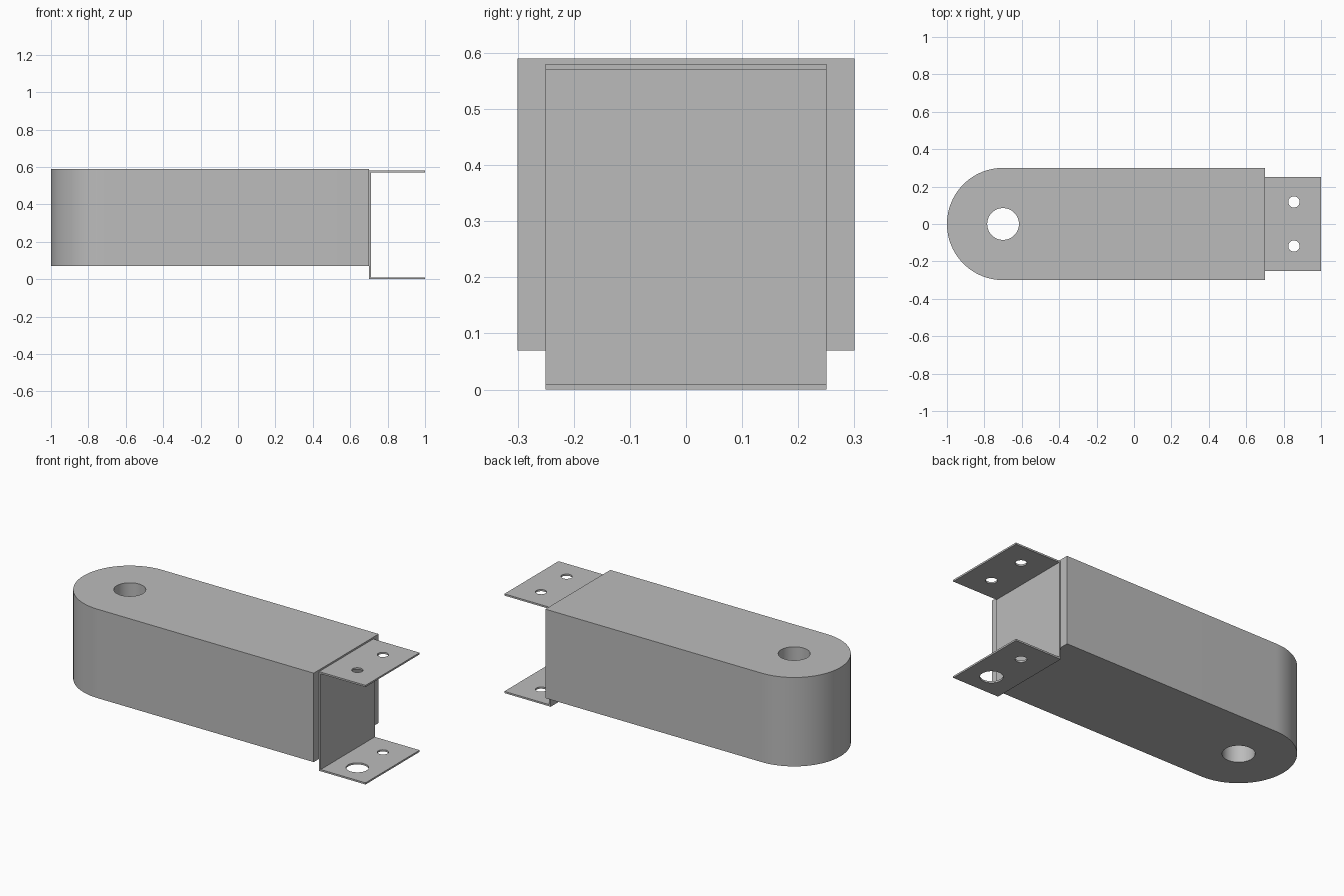
import bpy, bmesh, math
from mathutils import Vector

cube = bpy.data.objects.get("Cube")
if cube:
    bpy.data.objects.remove(cube, do_unlink=True)

# Single plain grey finish
GREY = (0.5, 0.5, 0.5, 1.0)
grey = bpy.data.materials.new("plain_grey")
grey.use_nodes = True
grey.diffuse_color = GREY
grey.node_tree.nodes["Principled BSDF"].inputs["Base Color"].default_value = GREY


def prism(name, outline, offset):
    """Extrude a closed outline of 3D points along an offset vector."""
    bm = bmesh.new()
    face = bm.faces.new([bm.verts.new(p) for p in outline])
    ext = bmesh.ops.extrude_face_region(bm, geom=[face])
    moved = [v for v in ext["geom"] if isinstance(v, bmesh.types.BMVert)]
    bmesh.ops.translate(bm, verts=moved, vec=Vector(offset))
    bmesh.ops.recalc_face_normals(bm, faces=bm.faces[:])
    mesh = bpy.data.meshes.new(name)
    bm.to_mesh(mesh)
    bm.free()
    mesh.materials.append(grey)
    obj = bpy.data.objects.new(name, mesh)
    bpy.context.collection.objects.link(obj)
    return obj


def arc(x, y, z, radius, start, end, steps):
    angles = [start + (end - start) * i / steps for i in range(steps + 1)]
    return [(x + radius * math.cos(a), y + radius * math.sin(a), z) for a in angles]


def drill(obj, x, y, z, radius, depth):
    """Cut a vertical round hole upward from z."""
    ring = arc(x, y, z, radius, 0, math.tau, 48)[:-1]
    cutter = prism("hole_cutter", ring, (0, 0, depth))
    cutter.hide_render = True
    mod = obj.modifiers.new("hole", "BOOLEAN")
    mod.operation = "DIFFERENCE"
    mod.solver = "EXACT"
    mod.object = cutter
    bpy.context.view_layer.objects.active = obj
    bpy.ops.object.modifier_apply(modifier=mod.name)
    bpy.data.objects.remove(cutter, do_unlink=True)


def smooth(obj):
    bpy.ops.object.select_all(action="DESELECT")
    obj.select_set(True)
    bpy.context.view_layer.objects.active = obj
    bpy.ops.object.shade_smooth_by_angle(angle=math.radians(30))


# Solid arm with one rounded end and a pivot hole
BASE, TOP, HALF, PIVOT, END = 0.07, 0.59, 0.3, -0.7, 0.7
outline = arc(PIVOT, 0, BASE, HALF, math.pi / 2, 3 * math.pi / 2, 48)
outline += [(END, -HALF, BASE), (END, HALF, BASE)]
arm = prism("arm_body", outline, (0, 0, TOP - BASE))
drill(arm, PIVOT, 0, 0, 0.085, 1)
smooth(arm)

# Thin U-shaped bracket at the square end
WIDE, HIGH, T = 0.25, 0.58, 0.01
profile = [(END, 0), (1, 0), (1, T), (END + T, T),
           (END + T, HIGH - T), (1, HIGH - T), (1, HIGH), (END, HIGH)]
bracket = prism("end_bracket", [(x, -WIDE, z) for x, z in profile], (0, 2 * WIDE, 0))

# Bolt holes: matching pair above, one enlarged access hole below
SPAN = 0.118
for y, z, radius in ((SPAN, HIGH, 0.03), (-SPAN, HIGH, 0.03),
                     (SPAN, 0, 0.03), (-SPAN, 0, 0.06)):
    drill(bracket, 0.855, y, z - 0.05, radius, 0.1)
smooth(bracket)
